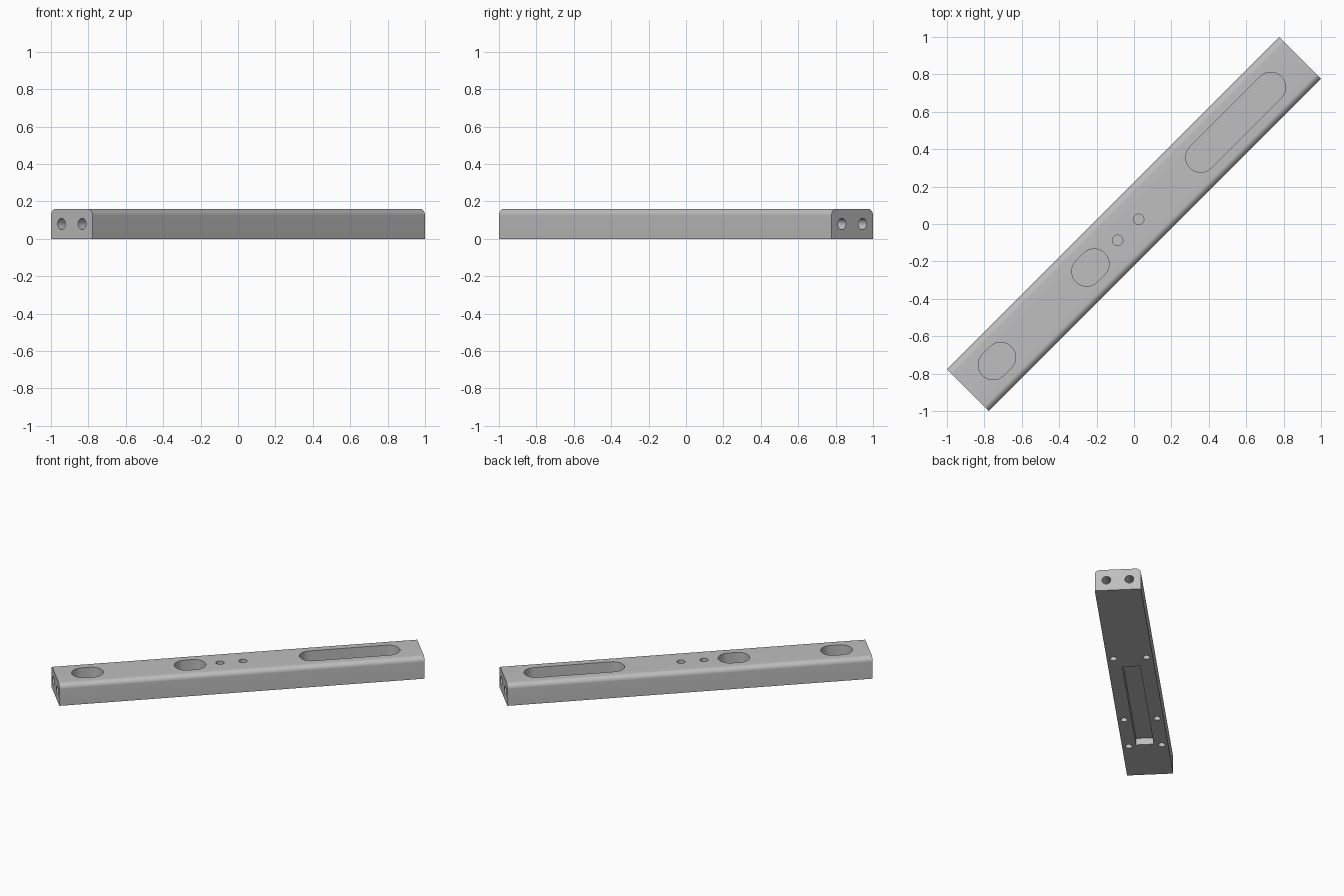
import bpy, bmesh
from math import pi, sin, cos, radians
from mathutils import Matrix, Vector

cube = bpy.data.objects.get("Cube")
if cube:
    bpy.data.objects.remove(cube, do_unlink=True)

LENGTH, WIDTH, HEIGHT, FILLET = 2.514, 0.314, 0.16, 0.035

metal = bpy.data.materials.new("grey_metal")
metal.use_nodes = True
grey = (0.52, 0.52, 0.52, 1)
metal.diffuse_color = grey
metal.node_tree.nodes["Principled BSDF"].inputs["Base Color"].default_value = grey


def prism(name, outline, depth, matrix):
    """Extrude a flat outline along local z and place it with a matrix."""
    bm = bmesh.new()
    face = bm.faces.new([bm.verts.new((x, y, 0)) for x, y in outline])
    top = bmesh.ops.extrude_face_region(bm, geom=[face])["geom"]
    verts = [v for v in top if isinstance(v, bmesh.types.BMVert)]
    bmesh.ops.translate(bm, verts=verts, vec=(0, 0, depth))
    bmesh.ops.transform(bm, matrix=matrix, verts=bm.verts)
    bmesh.ops.recalc_face_normals(bm, faces=bm.faces)
    mesh = bpy.data.meshes.new(name)
    bm.to_mesh(mesh)
    bm.free()
    mesh.materials.append(metal)
    obj = bpy.data.objects.new(name, mesh)
    bpy.context.collection.objects.link(obj)
    return obj


def arc(cx, cy, r, start, end, steps):
    angles = [radians(start + (end - start) * i / steps) for i in range(steps + 1)]
    return [(cx + r * cos(a), cy + r * sin(a)) for a in angles]


def slot(half, r):
    return arc(half, 0, r, -90, 90, 16) + arc(-half, 0, r, 90, 270, 16)


def circle(r):
    return arc(0, 0, r, 0, 360, 32)[:-1]


# Bar: cross-section with rounded upper edges, extruded along its length
w = WIDTH / 2
section = [(-w, 0), (w, 0)]
section += arc(w - FILLET, HEIGHT - FILLET, FILLET, 0, 90, 10)
section += arc(FILLET - w, HEIGHT - FILLET, FILLET, 90, 180, 10)
along_x = Matrix(((0, 0, 1, 0), (1, 0, 0, 0), (0, 1, 0, 0), (0, 0, 0, 1)))
bar = prism("slotted_bar", section, LENGTH,
            Matrix.Translation((-LENGTH / 2, 0, 0)) @ along_x)

cutters = []
GAP = 0.02  # how far cutters stick out of the surface


def cut(outline, depth, location, matrix=Matrix()):
    cutters.append(prism("cutter", outline, depth, Matrix.Translation(location) @ matrix))


# Blind slots and round holes in the top
TOP_DEPTH = 0.09
for x, half in ((-1.036, 0.028), (-0.33, 0.028), (0.769, 0.265)):
    cut(slot(half, 0.08), TOP_DEPTH + GAP, (x, 0, HEIGHT - TOP_DEPTH))
for x in (-0.124, 0.035):
    cut(circle(0.028), TOP_DEPTH + GAP, (x, 0, HEIGHT - TOP_DEPTH))

# Rectangular pocket underneath
x0, x1, p = -0.848, 0.214, 0.06
cut([(x0, -p), (x1, -p), (x1, p), (x0, p)], 0.05 + GAP, (0, 0, -GAP))

# Mounting holes: pairs underneath and pairs in both ends
for side in (-1, 1):
    for x in (-0.864, -0.504, 0.327):
        cut(circle(0.024), 0.08 + GAP, (x, side * 0.1125, -GAP))
    for end in (-1, 1):
        start = end * (LENGTH / 2 + GAP)
        cut(circle(0.03), 0.1 + GAP, (start, side * 0.078, 0.08),
            Matrix.Rotation(-end * pi / 2, 4, "Y"))

# Apply every cut, then drop the cutters
for c in cutters:
    mod = bar.modifiers.new("cut", "BOOLEAN")
    mod.operation, mod.solver, mod.object = "DIFFERENCE", "EXACT", c
    c.hide_render = True
bpy.context.view_layer.update()
depsgraph = bpy.context.evaluated_depsgraph_get()
result = bpy.data.meshes.new_from_object(bar.evaluated_get(depsgraph))
bar.modifiers.clear()
bar.data = result
for c in cutters:
    bpy.data.objects.remove(c, do_unlink=True)

# Turn the bar onto the diagonal and smooth its rounded faces
bar.data.transform(Matrix.Rotation(pi / 4, 4, "Z"))
bpy.ops.object.select_all(action="DESELECT")
bar.select_set(True)
bpy.context.view_layer.objects.active = bar
bpy.ops.object.shade_smooth_by_angle(angle=radians(30))
